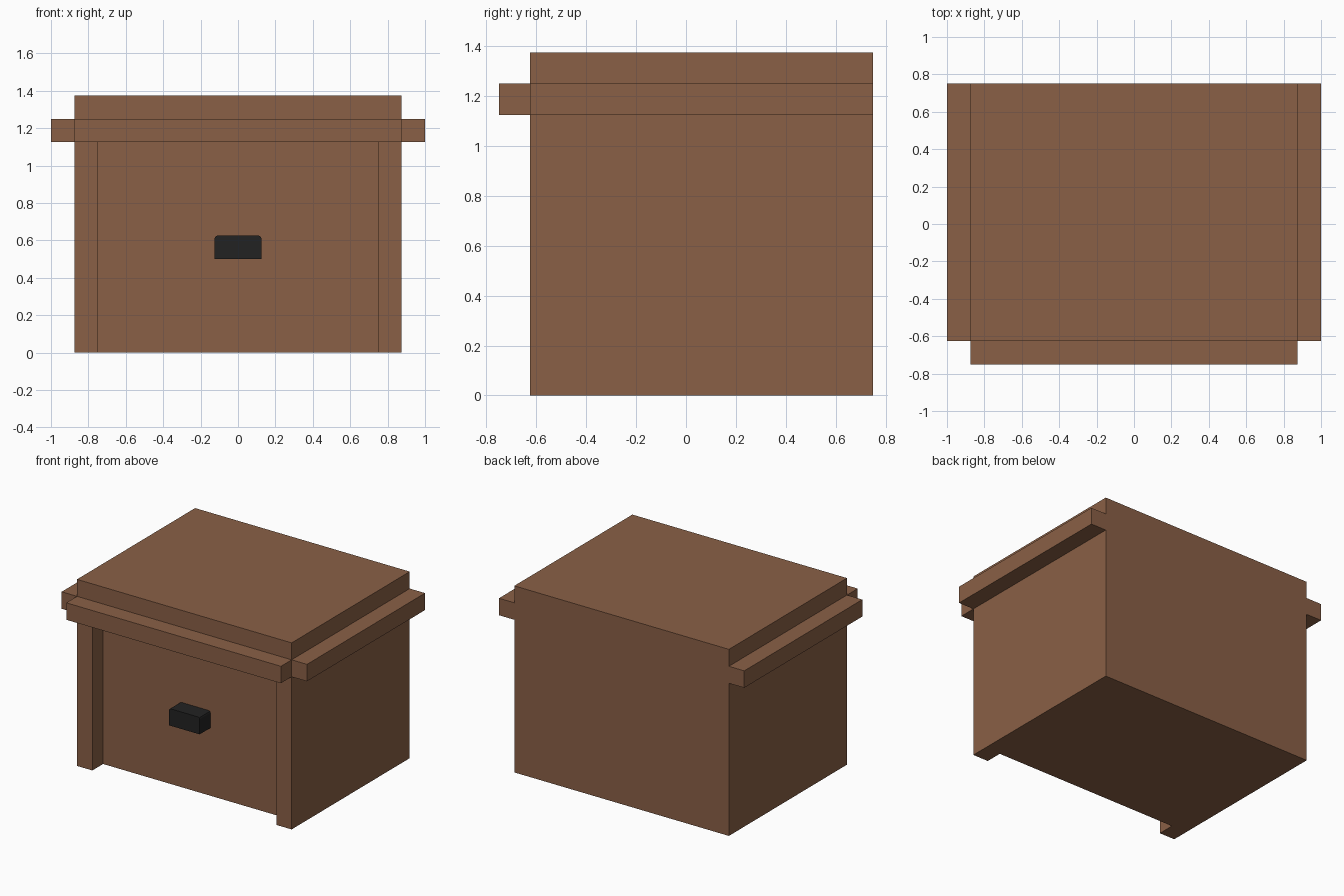
import bpy
import bmesh

if "Cube" in bpy.data.objects:
    bpy.data.objects.remove(bpy.data.objects["Cube"])


def material(name, rgb):
    m = bpy.data.materials.new(name)
    m.diffuse_color = (*rgb, 1.0)
    m.use_nodes = True
    m.node_tree.nodes["Principled BSDF"].inputs["Base Color"].default_value = m.diffuse_color
    return m


wood = material("brown wood", (0.254, 0.117, 0.061))
black = material("black metal", (0.016, 0.016, 0.016))


def box(name, x, y, z, mat):
    """Box from (min, max) ranges on each axis."""
    bm = bmesh.new()
    bmesh.ops.create_cube(bm, size=1)
    for v in bm.verts:
        v.co = [r[0] if c < 0 else r[1] for c, r in zip(v.co, (x, y, z))]
    mesh = bpy.data.meshes.new(name)
    bm.to_mesh(mesh)
    bm.free()
    mesh.materials.append(mat)
    ob = bpy.data.objects.new(name, mesh)
    bpy.context.collection.objects.link(ob)
    return ob


# Chest body with the front panel recessed between two corner posts
body = box("chest_body", (-0.875, 0.875), (-0.625, 0.75), (0, 1.375), wood)
cutter = box("recess_cutter", (-0.75, 0.75), (-0.8, -0.5), (-0.2, 1.125), wood)
cutter.hide_render = True
mod = body.modifiers.new("recess", "BOOLEAN")
mod.operation = "DIFFERENCE"
mod.solver = "EXACT"
mod.object = cutter
bpy.context.view_layer.objects.active = body
bpy.ops.object.modifier_apply(modifier=mod.name)
bpy.data.objects.remove(cutter)

# Rim strips around the lid: both sides and the front
for side, x in (("left", (-1, -0.875)), ("right", (0.875, 1))):
    box(side + "_rim", x, (-0.625, 0.75), (1.125, 1.25), wood)
box("front_rim", (-0.875, 0.875), (-0.75, -0.625), (1.125, 1.25), wood)

# Latch with softened upper corners
latch = box("latch", (-0.125, 0.125), (-0.625, -0.5), (0.5, 0.625), black)
bm = bmesh.new()
bm.from_mesh(latch.data)
top_ends = [e for e in bm.edges
            if all(v.co.z > 0.6 for v in e.verts)
            and abs(e.verts[0].co.x - e.verts[1].co.x) < 0.01]
bmesh.ops.bevel(bm, geom=top_ends, offset=0.014, segments=2, profile=0.5,
                affect="EDGES")
bm.to_mesh(latch.data)
bm.free()
